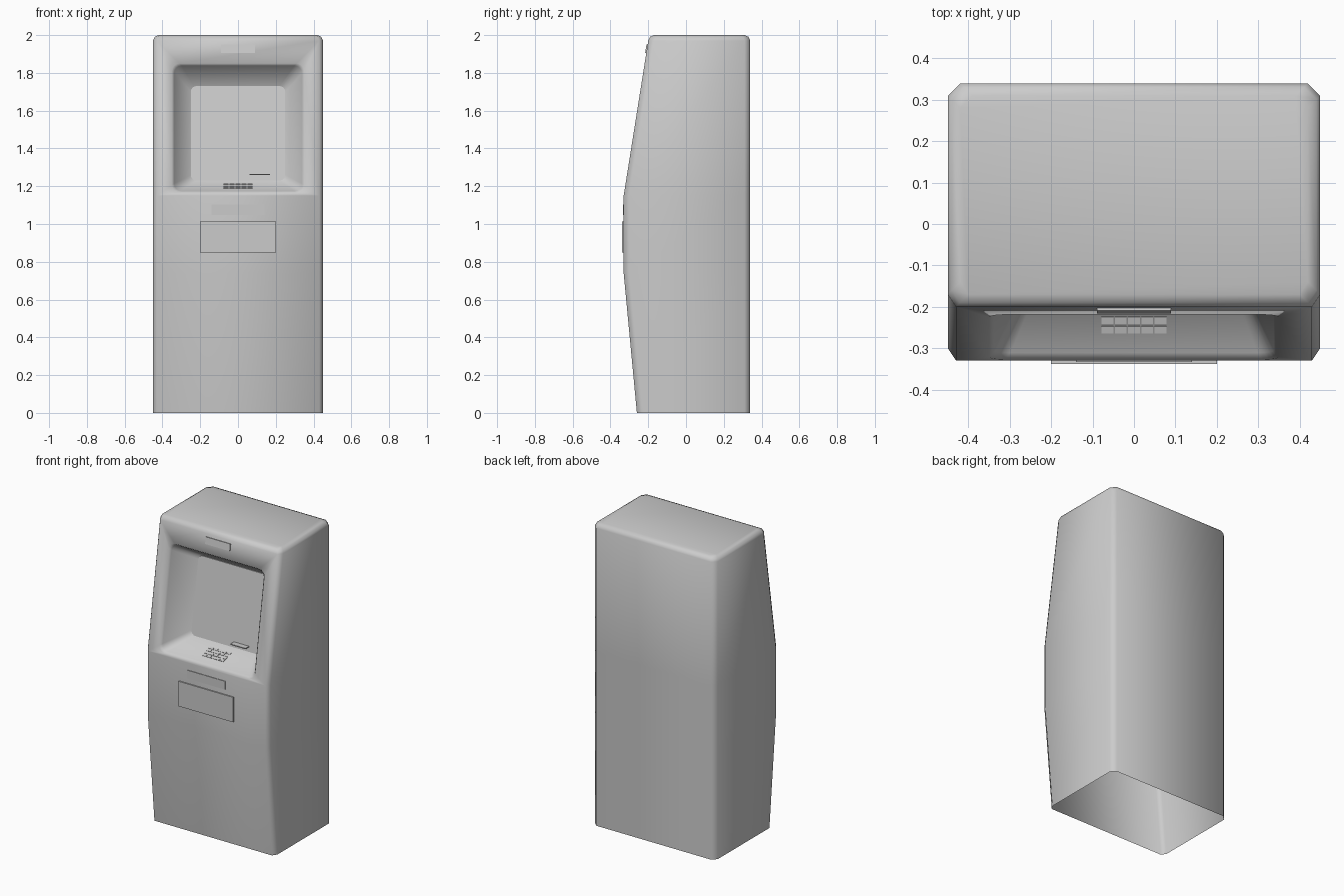
import bpy, bmesh, math
from mathutils import Matrix

cube = bpy.data.objects.get("Cube")
if cube:
    bpy.data.objects.remove(cube)


def material(name, value):
    m = bpy.data.materials.new(name)
    m.use_nodes = True
    colour = (value, value, value, 1)
    m.diffuse_color = colour
    m.node_tree.nodes["Principled BSDF"].inputs["Base Color"].default_value = colour
    return m


GREY = material("light grey", 0.6)


def finish(name, bm, smooth=False):
    mesh = bpy.data.meshes.new(name)
    bm.to_mesh(mesh)
    bm.free()
    mesh.materials.append(GREY)
    for p in mesh.polygons:
        p.use_smooth = smooth
    ob = bpy.data.objects.new(name, mesh)
    bpy.context.collection.objects.link(ob)
    return ob


def skin(z):
    """Depth of the sloping upper front at height z."""
    return -0.33 + (z - 1.15) * 0.13 / 0.82


def opening(bm, half, low, high, radius, depth, steps=4):
    """Rounded rectangle parallel to the upper front, as one list per corner."""
    corners = []
    for k, (sx, z) in enumerate([(-1, low), (1, low), (1, high), (-1, high)]):
        cz = z + radius if z == low else z - radius
        arc = []
        for i in range(steps + 1):
            a = math.pi * (1 + k / 2 + i / steps / 2)
            x = sx * (half - radius) + radius * math.cos(a)
            h = cz + radius * math.sin(a)
            arc.append(bm.verts.new((x, skin(h) + depth, h)))
        corners.append(arc)
    return corners


def bridge(bm, a, b):
    for i in range(len(a)):
        j = (i + 1) % len(a)
        bm.faces.new((a[i], a[j], b[j], b[i]))


# Cabinet shell: stacked chamfered outlines, open underneath
bm = bmesh.new()
levels = [(0, -0.26, 0), (0.74, -0.33, 0), (1.15, -0.33, 0),
          (1.97, -0.20, 0), (1.991, -0.19, 0.009), (2, -0.17, 0.03)]
rings = []
for z, front, inset in levels:
    w, back = 0.45 - inset, 0.34 - inset
    half = [(w - 0.02, front), (w, front + 0.03), (w, back - 0.03), (w - 0.03, back)]
    outline = half + [(-x, y) for x, y in reversed(half)]
    rings.append([bm.verts.new((x, y, z)) for x, y in outline])
for n, (lower, upper) in enumerate(zip(rings, rings[1:])):
    for i in range(8):
        j = (i + 1) % 8
        if not (n == 2 and i == 7):
            bm.faces.new((lower[i], lower[j], upper[j], upper[i]))
bm.faces.new(rings[-1])

# Upper front around the recess, then the recess walls and back
frame = [rings[2][7], rings[2][0], rings[3][0], rings[3][7]]
rim = opening(bm, 0.35, 1.165, 1.85, 0.04, 0)
for k in range(4):
    n = (k + 1) % 4
    for a, b in zip(rim[k], rim[k][1:]):
        bm.faces.new((frame[k], b, a))
    bm.faces.new((frame[k], frame[n], rim[n][0], rim[k][-1]))
loops = [sum(rim, [])]
for half, low, high, radius, depth in [(0.338, 1.174, 1.838, 0.04, 0.015),
                                       (0.25, 1.23, 1.73, 0.03, 0.19)]:
    loops.append(sum(opening(bm, half, low, high, radius, depth), []))
for a, b in zip(loops, loops[1:]):
    bridge(bm, a, b)
bm.faces.new(loops[-1])
bmesh.ops.recalc_face_normals(bm, faces=bm.faces)
finish("cabinet", bm, True)

# Screen plate
bm = bmesh.new()
edge = [sum(opening(bm, 0.25, 1.23, 1.73, 0.03, d), []) for d in (0.189, 0.184)]
bridge(bm, *edge)
bm.faces.new(edge[1])
bmesh.ops.recalc_face_normals(bm, faces=bm.faces)
finish("screen", bm)


def plate(name, centre, size, tilt=0):
    bm = bmesh.new()
    bmesh.ops.create_cube(bm, size=1, matrix=Matrix.Diagonal((*size, 1)))
    ob = finish(name, bm)
    ob.location = centre
    ob.rotation_euler.x = tilt
    return ob


# Front fittings
lean = -math.atan(0.13 / 0.82)
plate("header_plate", (0, skin(1.928) - 0.002, 1.928), (0.18, 0.008, 0.045), lean)
plate("receipt_slot", (0, -0.331, 1.075), (0.28, 0.006, 0.055))
plate("cash_door", (0, -0.334, 0.932), (0.40, 0.008, 0.165))
plate("card_slot", (0.115, -0.14, 1.262), (0.11, 0.05, 0.006))

# Keypad on the sloping recess floor
for row in range(4):
    y = -0.255 + row * 0.023
    for col in range(-2, 3):
        plate("key", (col * 0.032, y, 1.17 + (y + 0.323) * 0.3), (0.028, 0.018, 0.006),
              math.atan(0.3))
